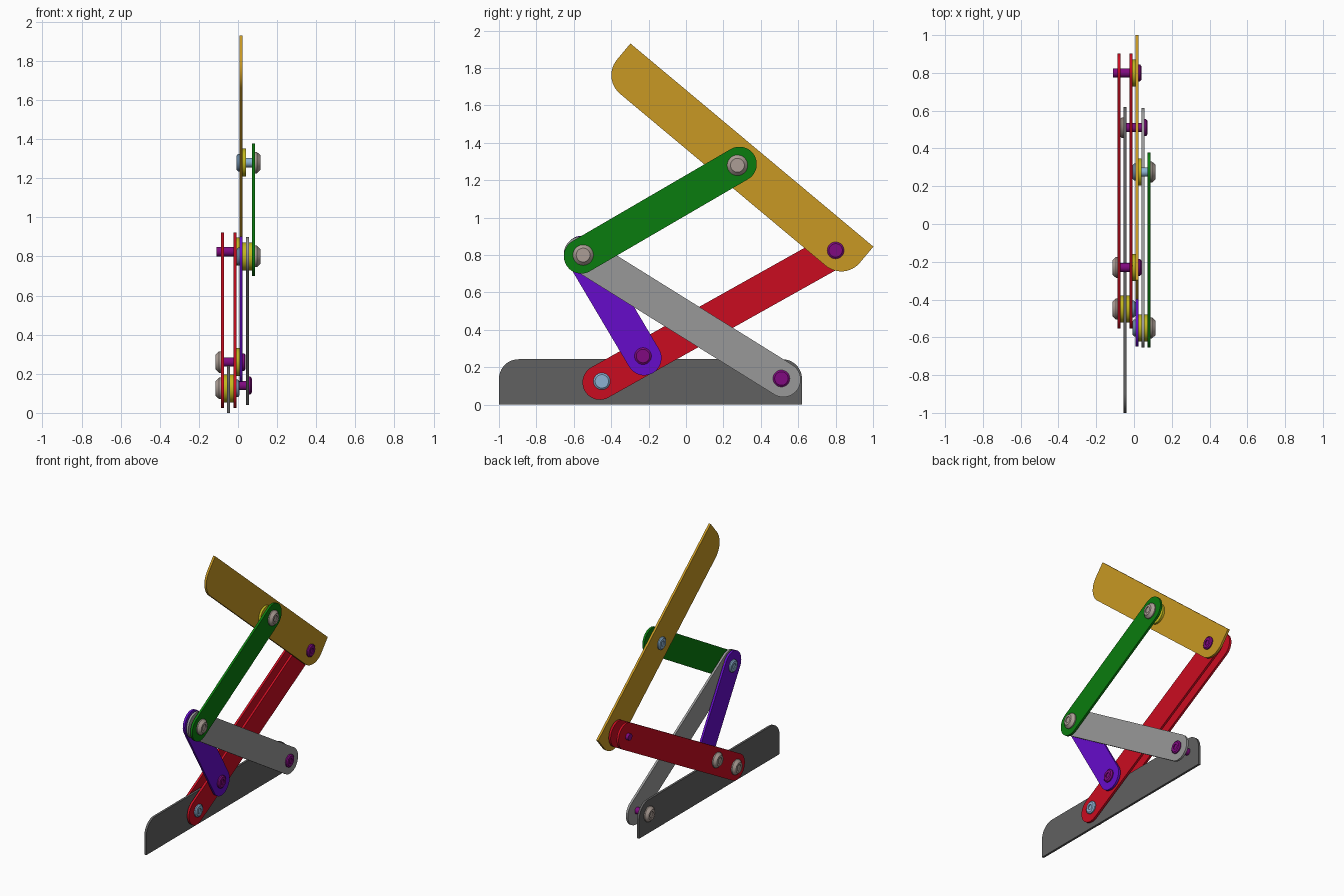
import bpy, bmesh
from math import pi, sin, cos, atan2, radians
from mathutils import Vector

cube = bpy.data.objects.get("Cube")
if cube:
    bpy.data.objects.remove(cube, do_unlink=True)


def material(name, rgb):
    lin = [((c / 255 + 0.055) / 1.055) ** 2.4 if c > 10 else c / 3294 for c in rgb]
    m = bpy.data.materials.new(name)
    m.use_nodes = True
    m.diffuse_color = (*lin, 1)
    m.node_tree.nodes["Principled BSDF"].inputs["Base Color"].default_value = (*lin, 1)
    return m


gold = material("gold", (200, 152, 35))
red = material("red", (202, 12, 32))
green = material("green", (10, 124, 14))
violet = material("violet", (102, 12, 202))
light_grey = material("light grey", (152, 152, 152))
dark_grey = material("dark grey", (97, 97, 97))
magenta = material("dark magenta", (128, 10, 128))
pale_blue = material("pale blue", (140, 178, 210))
yellow = material("washer yellow", (195, 185, 30))
steel = material("warm steel", (172, 158, 150))

# Layers along x, evenly stacked with washer gaps
THICK = 0.016
OUTER_RED, BASE, INNER_RED, MIDDLE, GREY, GREEN = [-0.08 + 0.032 * i for i in range(6)]
RADIUS = 0.093

# Pivot points as (y, z)
A = Vector((-0.45, 0.125))
B = Vector((-0.23, 0.26))
C = Vector((0.80, 0.825))
D = Vector((-0.55, 0.80))
E = Vector((0.51, 0.14))
F = Vector((0.275, 1.28))


def finish(name, bm, mat):
    bmesh.ops.recalc_face_normals(bm, faces=bm.faces)
    mesh = bpy.data.meshes.new(name)
    bm.to_mesh(mesh)
    bm.free()
    mesh.materials.append(mat)
    ob = bpy.data.objects.new(name, mesh)
    bpy.context.collection.objects.link(ob)
    bpy.ops.object.select_all(action="DESELECT")
    ob.select_set(True)
    bpy.context.view_layer.objects.active = ob
    bpy.ops.object.shade_smooth_by_angle(angle=radians(30))
    return ob


def plate(name, outline, x, mat):
    """Extrude a (y, z) outline into a flat plate centred on x."""
    bm = bmesh.new()
    face = bm.faces.new([bm.verts.new((x - THICK / 2, p[0], p[1])) for p in outline])
    ext = bmesh.ops.extrude_face_region(bm, geom=[face])
    moved = [v for v in ext["geom"] if isinstance(v, bmesh.types.BMVert)]
    bmesh.ops.translate(bm, verts=moved, vec=(THICK, 0, 0))
    return finish(name, bm, mat)


def arc(centre, r, start, sweep, n):
    return [centre + r * Vector((cos(start + sweep * i / n), sin(start + sweep * i / n)))
            for i in range(n + 1)]


def link(name, p, q, x, mat):
    """Round-ended bar running slightly past both pivots."""
    d = (q - p).normalized()
    a = atan2(d.y, d.x)
    ends = arc(q + d * 0.012, RADIUS, a - pi / 2, pi, 20)
    ends += arc(p - d * 0.012, RADIUS, a + pi / 2, pi, 20)
    plate(name, ends, x, mat)


def panel(name, origin, angle, side, length, width, r, x, mat):
    """Rectangle whose two corners on one long side are rounded."""
    u = Vector((cos(angle), sin(angle)))
    v = Vector((-u.y, u.x)) * side
    local = [Vector((0, 0)), Vector((length, 0))]
    local += arc(Vector((length - r, width - r)), r, 0, pi / 2, 12)
    local += arc(Vector((r, width - r)), r, pi / 2, pi / 2, 12)
    plate(name, [origin + u * p.x + v * p.y for p in local], x, mat)


def lathe(name, centre, x, side, profile, mat, n=32):
    """Revolve (distance, radius) pairs about an axis parallel to x."""
    bm = bmesh.new()
    rings = []
    for dist, r in profile:
        rings.append([bm.verts.new((x + side * dist, p.x, p.y))
                      for p in arc(centre, r, 0, 2 * pi, n)[:-1]])
    for lo, hi in zip(rings, rings[1:]):
        for i in range(n):
            j = (i + 1) % n
            bm.faces.new((lo[i], lo[j], hi[j], hi[i]))
    bm.faces.new(rings[0])
    bm.faces.new(rings[-1])
    finish(name, bm, mat)


HEAD = [(0, 0.045), (0.008, 0.045), (0.015, 0.036), (0.015, 0.018), (0.009, 0.018)]
NUT = [(0, 0.055), (0.008, 0.055), (0.027, 0.037), (0.027, 0.022), (0.021, 0.022)]


def pin(name, centre, head_layer, tail_layer, mat, nut=True):
    """Bolt from the head layer to the tail layer, closed by a conical nut."""
    side = 1 if head_layer > tail_layer else -1
    head_x = head_layer + side * THICK / 2
    tail_x = tail_layer - side * THICK / 2
    reach = abs(head_x - tail_x) + (0.015 if nut else 0.022)
    lathe(name + "_shaft", centre, head_x, -side, [(0, 0.024), (reach, 0.024)], mat)
    lathe(name + "_head", centre, head_x, side, HEAD, mat)
    if nut:
        lathe(name + "_nut", centre, tail_x, -side, NUT, steel)


def washer(name, centre, x):
    lathe(name, centre, x - THICK / 2, 1, [(0, 0.072), (THICK, 0.072)], yellow)


# Base and top panel
panel("base_plate", Vector((-1, 0)), 0, 1, 1.62, 0.243, 0.105, BASE, dark_grey)
panel("top_panel", Vector((-0.297, 1.931)), radians(-39.9), -1, 1.693, 0.242, 0.13, MIDDLE, gold)

# Linkage bars
link("outer_long_arm", A, C, OUTER_RED, red)
link("inner_long_arm", A, C, INNER_RED, red)
link("short_arm", B, D, MIDDLE, violet)
link("cross_arm", D, E, GREY, light_grey)
link("upper_arm", D, F, GREEN, green)

# Pivot pins
pin("base_pin", A, INNER_RED, OUTER_RED, pale_blue)
pin("short_arm_pin", B, MIDDLE, OUTER_RED, magenta)
pin("panel_pin", C, MIDDLE, OUTER_RED, magenta, nut=False)
pin("elbow_pin", D, MIDDLE, GREEN, pale_blue)
pin("cross_arm_pin", E, GREY, BASE, magenta)
pin("upper_arm_pin", F, MIDDLE, GREEN, pale_blue)

# Spacing washers
spacers = [("base", A, OUTER_RED), ("base", A, BASE), ("short_arm", B, INNER_RED),
           ("panel", C, INNER_RED), ("elbow", D, MIDDLE), ("elbow", D, GREY),
           ("upper_arm", F, MIDDLE)]
for where, point, layer in spacers:
    washer(where + "_washer", point, layer + THICK)
